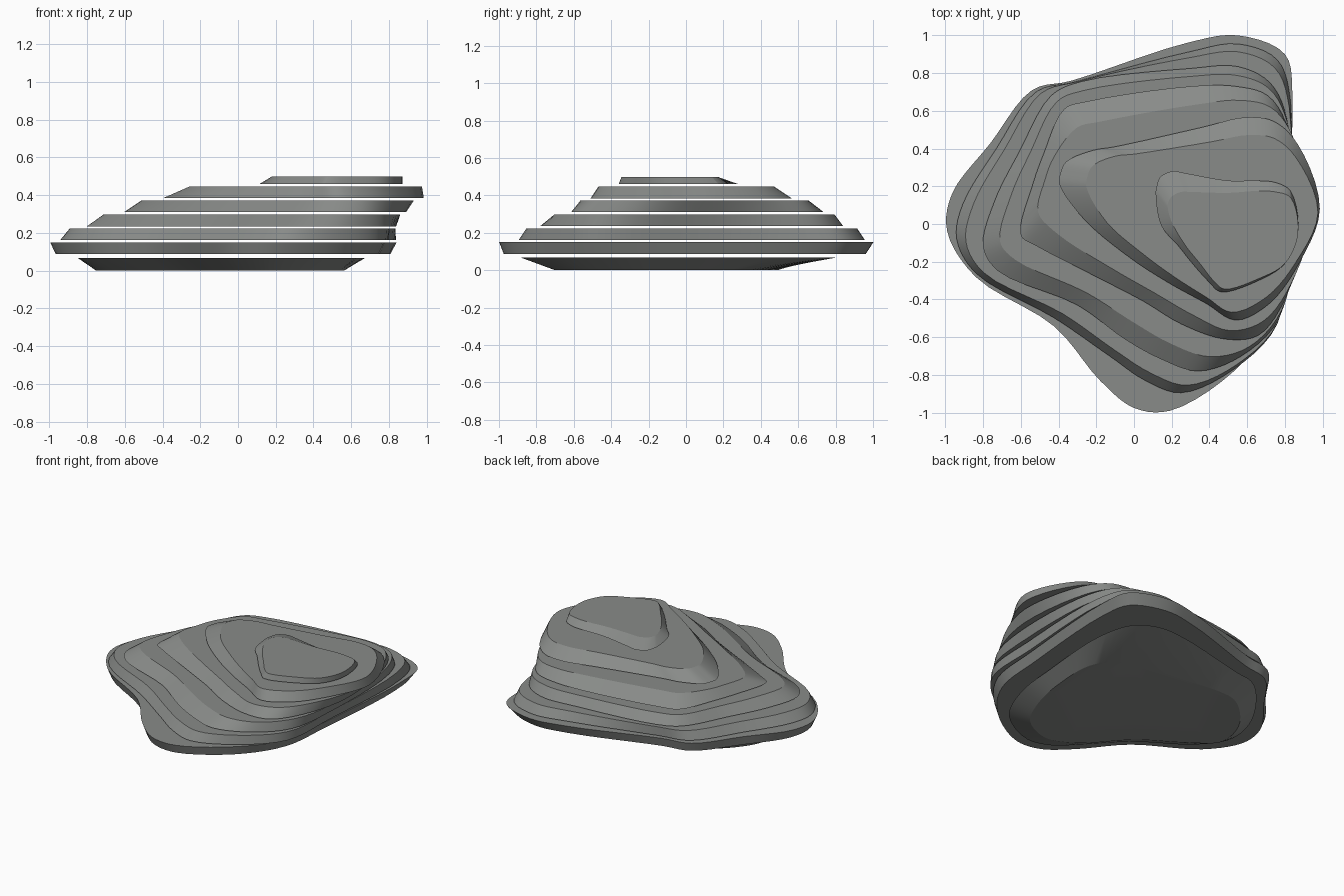
import bpy, bmesh
from mathutils import Vector

if "Cube" in bpy.data.objects:
    bpy.data.objects.remove(bpy.data.objects["Cube"])

# Dark stone colour shared by all layers
stone = bpy.data.materials.new("dark_stone")
stone.diffuse_color = (.25, .26, .25, 1)
stone.use_nodes = True
stone.node_tree.nodes["Principled BSDF"].inputs["Base Color"].default_value = stone.diffuse_color


def smooth_loop(pts, steps=5):
    """Closed centripetal Catmull-Rom loop through the outline points."""
    p = [Vector(q) for q in pts]
    n, out = len(p), []
    for i in range(n):
        a, b, c, d = p[i - 1], p[i], p[(i + 1) % n], p[(i + 2) % n]
        u, v, w = (b - a).length ** .5, (c - b).length ** .5, (d - c).length ** .5
        m0 = v * ((b - a) / u - (c - a) / (u + v) + (c - b) / v)
        m1 = v * ((c - b) / v - (d - b) / (v + w) + (d - c) / w)
        for k in range(steps):
            t = k / steps
            out.append(b * (2 * t ** 3 - 3 * t * t + 1) + m0 * (t ** 3 - 2 * t * t + t)
                       + c * (3 * t * t - 2 * t ** 3) + m1 * (t ** 3 - t * t))
    return out


def blend(a, b, f):
    return [Vector(p).lerp(Vector(q), f) for p, q in zip(a, b)]


def slab(name, z0, z1, lower, upper):
    """Closed slab whose wall runs from the lower to the upper outline."""
    bm = bmesh.new()
    lo = [bm.verts.new((v.x, v.y, z0)) for v in smooth_loop(lower)]
    hi = [bm.verts.new((v.x, v.y, z1)) for v in smooth_loop(upper)]
    n = len(lo)
    for i in range(n):
        j = (i + 1) % n
        bm.faces.new((lo[i], lo[j], hi[j], hi[i]))
    bm.faces.new(lo)
    bm.faces.new(hi)
    bmesh.ops.recalc_face_normals(bm, faces=bm.faces)
    me = bpy.data.meshes.new(name)
    bm.to_mesh(me)
    bm.free()
    me.materials.append(stone)
    ob = bpy.data.objects.new(name, me)
    bpy.context.collection.objects.link(ob)
    bpy.ops.object.select_all(action='DESELECT')
    ob.select_set(True)
    bpy.context.view_layer.objects.active = ob
    bpy.ops.object.shade_smooth_by_angle(angle=0.3)


# Outlines, clockwise from the left tip
foot = [(-.74, -.02), (-.74, .12), (-.66, .29), (-.46, .47), (-.3, .49), (.12, .44),
        (.3, .41), (.45, .36), (.55, .2), (.55, -.1), (.5, -.36), (.38, -.6),
        (.17, -.7), (.03, -.66), (-.1, -.56), (-.3, -.34), (-.56, -.17)]
foot_rim = [(-.84, -.05), (-.83, .15), (-.7, .4), (-.48, .63), (-.3, .67), (.25, .79),
            (.45, .79), (.6, .7), (.67, .45), (.64, -.1), (.6, -.42), (.46, -.72),
            (.17, -.88), (0, -.84), (-.15, -.7), (-.38, -.46), (-.7, -.24)]
rim = [(-.99, -.04), (-.965, .16), (-.76, .43), (-.54, .71), (-.33, .76), (.28, .96),
       (.55, 1.0), (.8, .9), (.84, .68), (.79, -.1), (.74, -.5), (.53, -.78),
       (.19, -.99), (0, -.975), (-.18, -.83), (-.42, -.545), (-.84, -.28)]
ledge_a = [(-.94, -.08), (-.91, .1), (-.73, .4), (-.52, .7), (-.31, .755), (.28, .91),
           (.55, .955), (.76, .87), (.83, .65), (.8, -.1), (.76, -.53), (.53, -.77),
           (.25, -.895), (.06, -.83), (-.13, -.7), (-.42, -.5), (-.84, -.26)]
ledge_b = [(-.8, -.12), (-.74, .12), (-.61, .38), (-.44, .68), (-.28, .755), (.3, .825),
           (.55, .835), (.72, .75), (.81, .56), (.83, -.1), (.77, -.5), (.57, -.7),
           (.34, -.78), (.14, -.715), (-.05, -.61), (-.3, -.43), (-.72, -.25)]
ledge_c = [(-.6, -.06), (-.54, .2), (-.48, .37), (-.37, .61), (-.25, .65), (.3, .73),
           (.54, .73), (.71, .68), (.82, .5), (.89, -.05), (.8, -.4), (.66, -.59),
           (.48, -.61), (.25, -.53), (.05, -.41), (-.2, -.28), (-.52, -.115)]
ledge_d = [(-.395, .21), (-.39, .27), (-.36, .33), (-.22, .39), (-.1, .41), (.37, .515),
           (.585, .565), (.74, .545), (.87, .42), (.985, .08), (.88, -.2), (.72, -.42),
           (.54, -.51), (.38, -.42), (.18, -.31), (-.02, -.18), (-.26, .02)]
cap_base = [(.115, .16), (.12, .2), (.14, .25), (.205, .28), (.27, .27), (.5, .23),
            (.65, .23), (.75, .22), (.83, .175), (.87, -.05), (.8, -.21), (.66, -.3),
            (.46, -.36), (.4, -.31), (.31, -.21), (.23, -.11), (.145, -.01)]
cap_top = [(.18, .08), (.18, .11), (.2, .145), (.25, .17), (.3, .17), (.5, .165),
           (.65, .175), (.75, .17), (.83, .14), (.87, -.05), (.8, -.21), (.66, -.29),
           (.48, -.345), (.43, -.31), (.35, -.21), (.27, -.11), (.2, .01)]
ledge_d_top = blend(ledge_d, cap_base, .28)
ledge_d_top[9] = Vector((.975, .06))   # steep right-hand side

# Stacked rock layers with thin gaps
slab("rock_foot", 0.0, .067, foot, foot_rim)
slab("rock_rim_layer", .087, .15, blend(rim, foot_rim, .2), rim)
slab("rock_layer_2", .161, .222, ledge_a, blend(ledge_a, ledge_b, .35))
slab("rock_layer_3", .235, .298, ledge_b, blend(ledge_b, ledge_c, .45))
slab("rock_layer_4", .31, .372, ledge_c, blend(ledge_c, ledge_d, .45))
slab("rock_layer_5", .384, .447, ledge_d, ledge_d_top)
slab("rock_cap", .46, .498, cap_base, cap_top)
